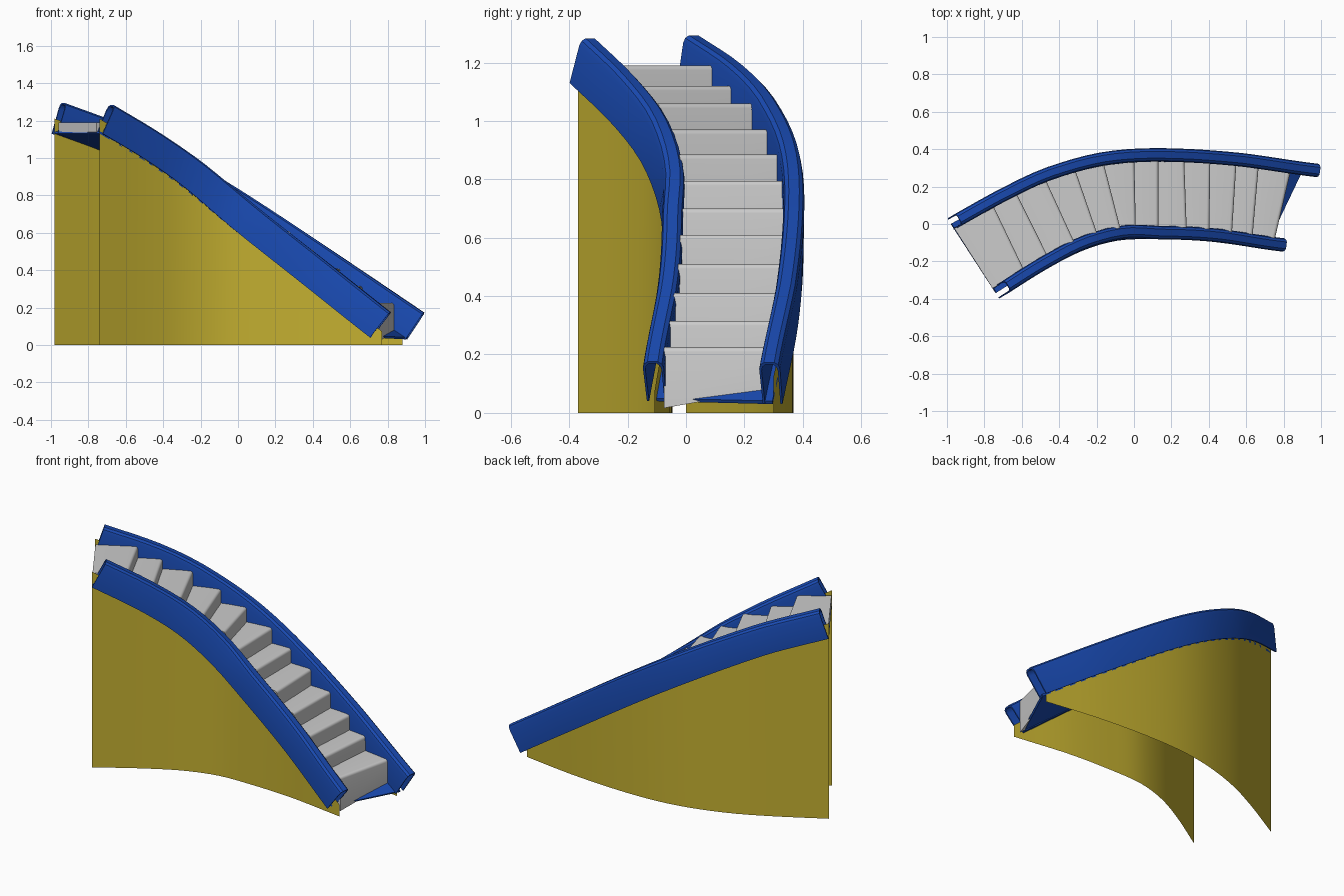
import bpy, bmesh
from mathutils import Vector

if "Cube" in bpy.data.objects:
    bpy.data.objects.remove(bpy.data.objects["Cube"])

# Lower centre lines of the two side rails
FRONT = [(-.74, -.37, 1.13), (-.5, -.22, .985), (-.3, -.115, .845), (-.1, -.055, .68),
         (.1, -.046, .52), (.4, -.058, .285), (.71, -.10, .04)]
BACK = [(-.98, 0, 1.13), (-.7, .155, 1.025), (-.47, .262, .91), (-.19, .342, .75),
        (.1, .368, .567), (.5, .35, .30), (.9, .297, .03)]


def slope(p, i):
    a, b = p[max(i - 1, 0)], p[min(i + 1, len(p) - 1)]
    return Vector(((b[1] - a[1]) / (b[0] - a[0]), (b[2] - a[2]) / (b[0] - a[0])))


def at(p, x):
    """Smooth point on a rail line at x; straight beyond its ends."""
    for end, out in ((0, x <= p[0][0]), (-1, x >= p[-1][0])):
        if out:
            i = 0 if end == 0 else len(p) - 1
            yz = Vector(p[i][1:]) + slope(p, i) * (x - p[i][0])
            return Vector((x, yz[0], yz[1]))
    i = max(k for k in range(len(p) - 1) if p[k][0] <= x)
    h = p[i + 1][0] - p[i][0]
    t = (x - p[i][0]) / h
    yz = (Vector(p[i][1:]) * (2*t**3 - 3*t*t + 1) + slope(p, i) * h * (t**3 - 2*t*t + t)
          + Vector(p[i + 1][1:]) * (3*t*t - 2*t**3) + slope(p, i + 1) * h * (t**3 - t*t))
    return Vector((x, yz[0], yz[1]))


def frame(p, x):
    t = (at(p, x + .01) - at(p, x - .01)).normalized()
    side = Vector((0, 0, 1)).cross(t).normalized()   # points to the back
    return at(p, x), side, t.cross(side)


def xs(a, b, n):
    return [a + (b - a) * i / n for i in range(n + 1)]


def material(name, col):
    m = bpy.data.materials.new(name)
    m.diffuse_color = col
    m.use_nodes = True
    m.node_tree.nodes["Principled BSDF"].inputs["Base Color"].default_value = m.diffuse_color
    return m


BLUE = material("blue", (.01, .07, .45, 1))
YELLOW = material("yellow", (.55, .43, .03, 1))


def finish(bm, name, mat=None, angle=.6):
    bmesh.ops.recalc_face_normals(bm, faces=bm.faces)
    me = bpy.data.meshes.new(name)
    bm.to_mesh(me)
    bm.free()
    ob = bpy.data.objects.new(name, me)
    bpy.context.collection.objects.link(ob)
    if mat:
        me.materials.append(mat)
    bpy.context.view_layer.objects.active = ob
    ob.select_set(True)
    bpy.ops.object.shade_smooth_by_angle(angle=angle)
    ob.select_set(False)
    return ob


def loft(name, rings, mat, closed):
    bm = bmesh.new()
    rows = [[bm.verts.new(v) for v in r] for r in rings]
    n = len(rows[0])
    for a, b in zip(rows, rows[1:]):
        for j in range(n if closed else n - 1):
            k = (j + 1) % n
            bm.faces.new((a[j], a[k], b[k], b[j]))
    if closed:   # end caps as quads pairing outer and inner skin
        for r in (rows[0], rows[-1]):
            for j in range(n // 2 - 1):
                bm.faces.new((r[j], r[j + 1], r[n - 2 - j], r[n - 1 - j]))
    return finish(bm, name, mat)


# Rails: hollow inverted-U section with a rounded top
outer = [(-.034, 0), (-.036, .145), (-.031, .162), (-.018, .172),
         (.018, .172), (.031, .162), (.036, .145), (.034, 0)]
inner = [(u * .78, h - .009 if h else 0) for u, h in outer]
section = outer + inner[::-1]
for name, p in (("front", FRONT), ("back", BACK)):
    rings = []
    for x in xs(p[0][0], p[-1][0], 28):
        c, s, n = frame(p, x)
        rings.append([c + s * u + n * h for u, h in section])
    loft(name + "_rail", rings, BLUE, True)

# Sloping floor between the rails
rings = []
for t in xs(0, 1, 28):
    ring = []
    fx = FRONT[0][0] + t * (FRONT[-1][0] - FRONT[0][0])
    bx = BACK[0][0] + t * (BACK[-1][0] - BACK[0][0])
    f, _, nf = frame(FRONT, fx)
    b, _, nb = frame(BACK, bx)
    rings.append([f, b, b + nb * .013, f + nf * .013])
loft("stair_floor", rings, BLUE, True)

# Support walls from the ground into the rails
for name, p, end in (("front", FRONT, .77), ("back", BACK, .88)):
    rings = []
    for x in xs(p[0][0], end, 28):
        c = at(p, x)
        rings.append([(c.x, c.y, 0), c + Vector((0, 0, .08))])
    loft(name + "_support_wall", rings, YELLOW, False)

# Steps: tread heights and nosing positions along each rail
heights = [1.19, 1.12, 1.06, .97, .885, .795, .70, .61, .51, .41, .315, .225]
front_x = [-.72, -.575, -.45, -.31, -.19, -.07, .01, .13, .28, .40, .52, .63, .75]
back_x = [-.955, -.765, -.64, -.48, -.32, -.165, 0, .13, .27, .41, .55, .67, .84]
for i, z in enumerate(heights):
    bm = bmesh.new()
    ends = []
    for p, px, sgn in ((FRONT, front_x, 1), (BACK, back_x, -1)):
        pts = []
        for x, top in ((px[i], 0), (px[i], 1), (px[i + 1], 1), (px[i + 1], 0)):
            if i == 0 and x == px[0]:
                x -= .02
            c = at(p, x)
            c += frame(p, x)[1] * sgn * .03
            c.z = z if top else min(c.z + .008, z - .03)
            pts.append(bm.verts.new(c))
        ends.append(pts)
    a, b = ends
    bm.faces.new(a)
    bm.faces.new(b[::-1])
    for j in range(4):
        k = (j + 1) % 4
        bm.faces.new((a[k], a[j], b[j], b[k]))
    nose = bm.edges.get((a[2], b[2]))
    bmesh.ops.bevel(bm, geom=[nose], offset=.016, segments=4, profile=.5, affect='EDGES')
    finish(bm, "step_%02d" % (i + 1))
